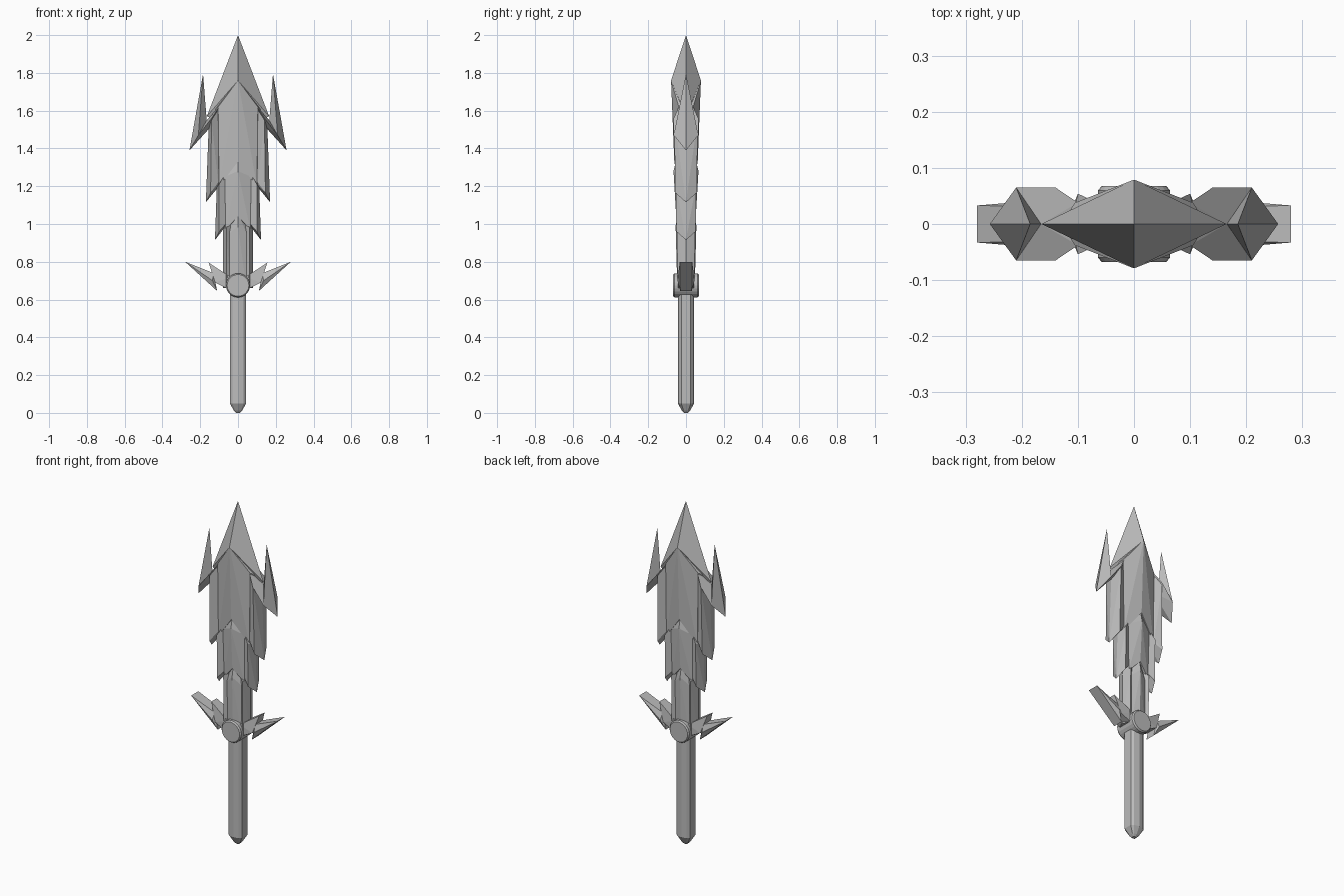
import bpy, bmesh, math

cube = bpy.data.objects.get("Cube")
if cube:
    bpy.data.objects.remove(cube, do_unlink=True)

steel = bpy.data.materials.new("grey_steel")
steel.use_nodes = True
GREY = (0.5, 0.5, 0.5, 1)
steel.diffuse_color = GREY
steel.node_tree.nodes["Principled BSDF"].inputs["Base Color"].default_value = GREY


def finish(bm, name, mirrored):
    bmesh.ops.recalc_face_normals(bm, faces=bm.faces)
    mesh = bpy.data.meshes.new(name)
    bm.to_mesh(mesh)
    bm.free()
    mesh.materials.append(steel)
    ob = bpy.data.objects.new(name, mesh)
    bpy.context.collection.objects.link(ob)
    if mirrored:
        ob.modifiers.new("Mirror", "MIRROR").use_axis[0] = True
    return ob


def facet(name, points):
    """Faceted solid around points repeated front and back, mirrored in x."""
    bm = bmesh.new()
    for x, y, z in points:
        for s in ((1, -1) if y else (1,)):
            bm.verts.new((x, y * s, z))
    res = bmesh.ops.convex_hull(bm, input=bm.verts)
    loose = [v for v in bm.verts if not v.link_faces]
    bmesh.ops.delete(bm, geom=loose, context="VERTS")
    # open the centre plane so the halves join cleanly
    inner = [f for f in bm.faces if all(abs(v.co.x) < 1e-5 for v in f.verts)]
    bmesh.ops.delete(bm, geom=inner, context="FACES")
    bmesh.ops.dissolve_limit(bm, angle_limit=0.01, verts=bm.verts, edges=bm.edges)
    return finish(bm, name, True)


def column(name, outline, levels):
    """Stack an outline at (height, scale) levels and cap both ends."""
    bm = bmesh.new()
    rings = [[bm.verts.new((x * s, y * s, z)) for x, y in outline] for z, s in levels]
    n = len(outline)
    for a, b in zip(rings, rings[1:]):
        for i in range(n):
            bm.faces.new((a[i], a[(i + 1) % n], b[(i + 1) % n], b[i]))
    bm.faces.new(rings[0])
    bm.faces.new(rings[-1])
    return finish(bm, name, False)


# Spear head
facet("blade_tip", [(0, 0, 2), (0, .079, 1.76), (.165, 0, 1.57), (0, 0, 1.5)])

# Barbs and the arms that carry them
facet("barb", [(.257, 0, 1.39), (.185, 0, 1.795), (.21, .065, 1.47), (.165, 0, 1.54)])
facet("barb_arm", [(.257, 0, 1.39), (.21, .065, 1.47), (.165, 0, 1.55),
                   (.14, .065, 1.56), (.1, .038, 1.62), (.13, 0, 1.53)])

# Upper blade tier
facet("upper_body", [(0, .079, 1.76), (.105, .038, 1.62), (.13, 0, 1.6),
                     (0, .062, 1.33), (.1, .038, 1.2), (.12, 0, 1.18)])
facet("upper_fin", [(.155, 0, 1.52), (.14, .062, 1.55), (.108, .04, 1.6),
                    (.17, 0, 1.115), (.145, .057, 1.165), (.105, .04, 1.22), (.06, 0, 1.25)])

# Middle blade tier
facet("middle_body", [(0, .05, 1.35), (0, .066, 1.28), (.07, .04, 1.25),
                      (.08, 0, 1.25), (0, .052, 1.04), (.065, .035, .97), (.08, 0, .95)])
facet("middle_fin", [(.112, 0, 1.2), (.1, .054, 1.21), (.065, .038, 1.27),
                     (.122, 0, .915), (.1, .051, .96), (.065, .035, 1.0), (.04, 0, 1.02)])

# Core between guard and blade
facet("core_body", [(0, .042, 1.06), (0, .055, .99), (.045, .036, .95),
                    (.07, 0, .98), (0, .046, .66), (.045, .033, .66), (.07, 0, .66)])
facet("core_fin", [(.08, 0, .98), (.062, .048, .98), (.04, .03, 1.0),
                   (.08, 0, .66), (.062, .044, .66), (.04, .03, .66)])

# Guard wings
facet("guard_wing", [(.28, .033, .8), (.11, .03, .645), (.135, .045, .7), (.13, .03, .74)])
facet("guard_prong", [(.155, .025, .795), (.12, .04, .69), (.04, .042, .65), (.04, .042, .72)])

# Hub disc, turned along the y axis with a small chamfer
ring = [(.064 * math.cos(math.tau * i / 24), .064 * math.sin(math.tau * i / 24)) for i in range(24)]
hub = column("hub", ring, [(-.068, .9), (-.06, 1), (.06, 1), (.068, .9)])
hub.rotation_euler.x = math.pi / 2
hub.location.z = .675

# Grip with a tapered end
quarter = [(.043, .025), (.03, .037), (0, .043)]
left = [(-x, y) for x, y in quarter[1::-1]]
half = quarter + left
outline = half + [(-x, -y) for x, y in half]
column("grip", outline, [(0, .25), (.012, .5), (.05, 1), (.66, 1)])
